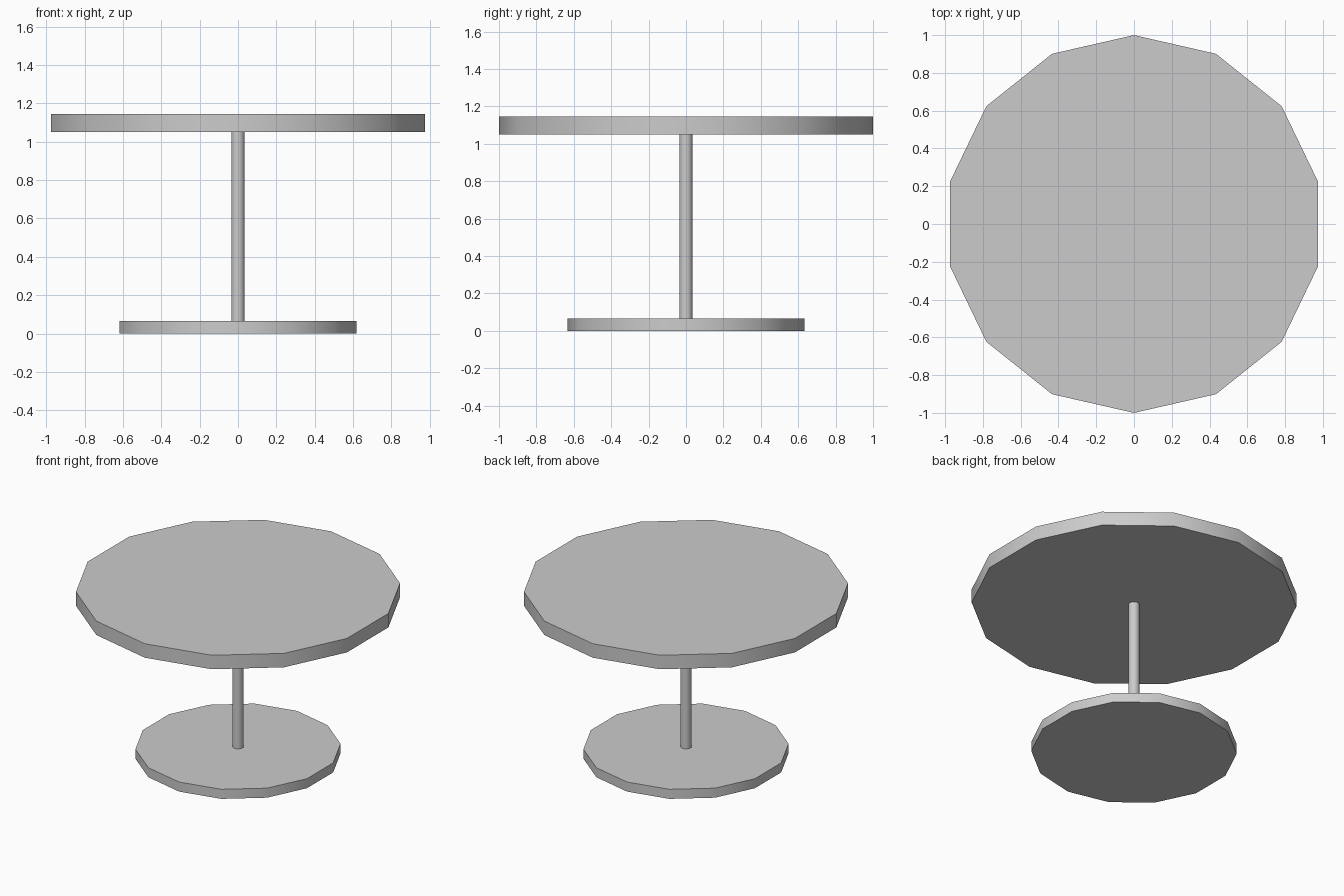
import bpy
import math

cube = bpy.data.objects.get("Cube")
if cube:
    bpy.data.objects.remove(cube, do_unlink=True)

SIDES = 14

grey = bpy.data.materials.new("plain_grey")
grey.use_nodes = True
colour = (0.6, 0.6, 0.6, 1.0)
grey.diffuse_color = colour
grey.node_tree.nodes["Principled BSDF"].inputs["Base Color"].default_value = colour


def disc(name, radius, bottom, top):
    """Upright many-sided cylinder with smooth sides and sharp rims."""
    bpy.ops.mesh.primitive_cylinder_add(
        vertices=SIDES, radius=radius, depth=top - bottom,
        location=(0, 0, (bottom + top) / 2))
    obj = bpy.context.object
    obj.name = name
    obj.data.materials.append(grey)
    bpy.ops.object.shade_smooth_by_angle(angle=math.radians(30))
    return obj


# Round foot, slim column and round top
disc("base", 0.633, 0.0, 0.065)
disc("column", 0.035, 0.065, 1.05)
disc("table_top", 1.0, 1.05, 1.145)
